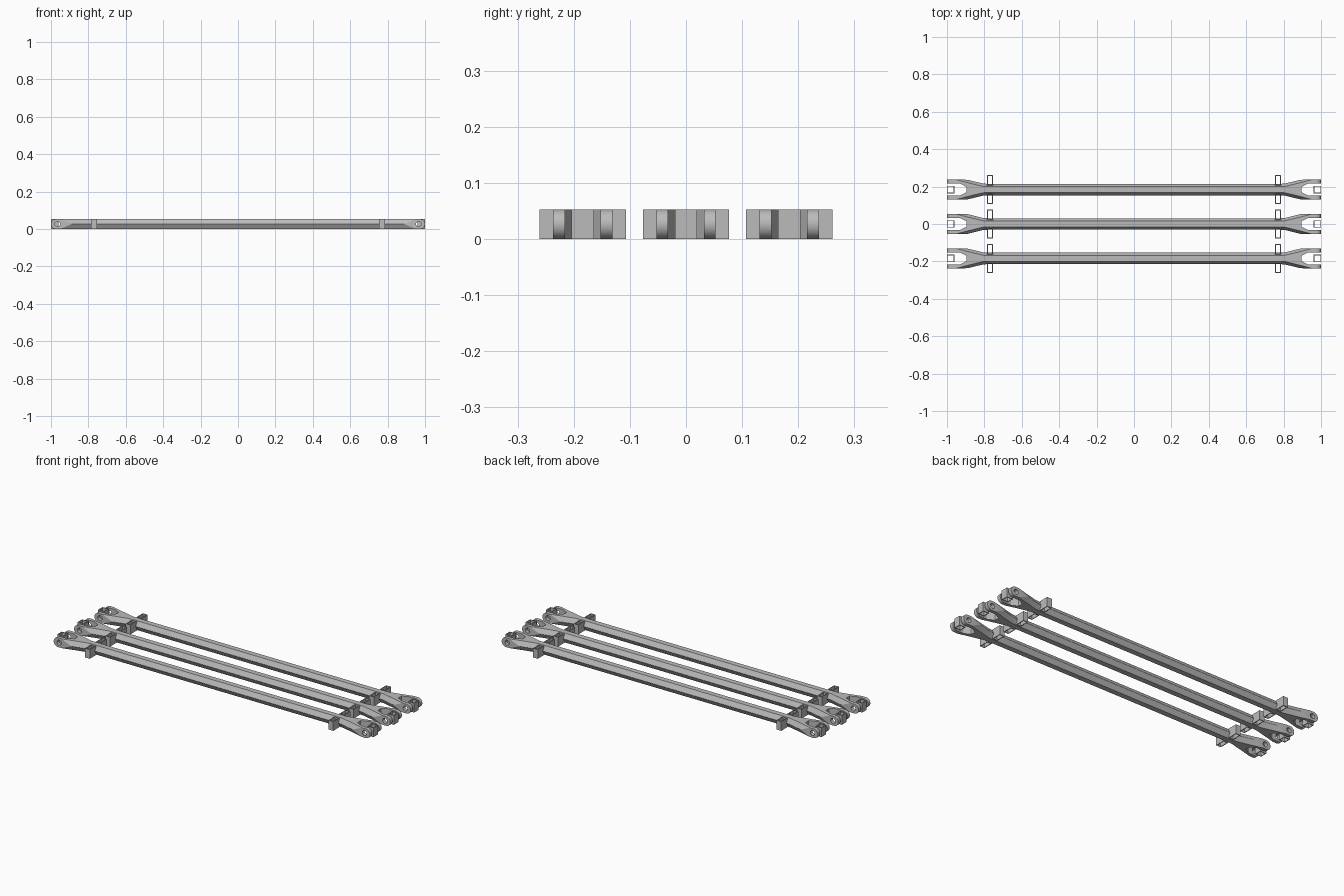
import bpy, bmesh, math

cube = bpy.data.objects.get("Cube")
if cube:
    bpy.data.objects.remove(cube, do_unlink=True)

grey = bpy.data.materials.new("plain grey")
grey.use_nodes = True
colour = (0.5, 0.5, 0.5, 1)
grey.diffuse_color = colour
grey.node_tree.nodes["Principled BSDF"].inputs["Base Color"].default_value = colour

R = 0.0265            # half height of everything
PIN = 0.966           # pin hole position
ROUND = 1 - R         # where the fork ends start rounding
PITCH = 0.184         # spacing between rods


def make_object(name, bm):
    bmesh.ops.recalc_face_normals(bm, faces=bm.faces)
    mesh = bpy.data.meshes.new(name)
    bm.to_mesh(mesh)
    bm.free()
    mesh.materials.append(grey)
    obj = bpy.data.objects.new(name, mesh)
    bpy.context.collection.objects.link(obj)
    return obj


def section(x, flat, side, rise, half):
    """Eight-sided section: flat top, widest at the sides."""
    right = [(flat, half), (side, rise), (side, -rise), (flat, -half)]
    ring = right + [(-y, z) for y, z in reversed(right)]
    return [(x, y, R + z) for y, z in ring]


def loft(name, rings):
    bm = bmesh.new()
    loops = [[bm.verts.new(p) for p in ring] for ring in rings]
    for a, b in zip(loops, loops[1:]):
        for i in range(len(a)):
            j = (i + 1) % len(a)
            bm.faces.new((a[i], a[j], b[j], b[i]))
    bm.faces.new(loops[0])
    bm.faces.new(loops[-1])
    bmesh.ops.remove_doubles(bm, verts=bm.verts, dist=0.00001)
    return make_object(name, bm)


def prism(name, outline, z0, z1):
    return loft(name, [[(x, y, z) for x, y in outline] for z in (z0, z1)])


def square_tube(name, x0, x1, y0, y1, wall=0.004):
    """Thin-walled upright tube, open at top and bottom."""
    def ring(inset, z):
        a, b, c, d = x0 + inset, x1 - inset, y0 + inset, y1 - inset
        return [(a, c, z), (b, c, z), (b, d, z), (a, d, z)]
    bm = bmesh.new()
    loops = [[bm.verts.new(p) for p in ring(i, z)]
             for i, z in ((0, 0), (0, 2 * R), (wall, 2 * R), (wall, 0))]
    for k in range(4):
        a, b = loops[k], loops[(k + 1) % 4]
        for i in range(4):
            j = (i + 1) % 4
            bm.faces.new((a[i], a[j], b[j], b[i]))
    return make_object(name, bm)


def cut(obj, cutter):
    cutter.hide_render = True
    mod = obj.modifiers.new("cut", "BOOLEAN")
    mod.operation = "DIFFERENCE"
    mod.solver = "EXACT"
    mod.object = cutter
    bpy.context.view_layer.objects.active = obj
    bpy.ops.object.modifier_apply(modifier=mod.name)
    bpy.data.objects.remove(cutter, do_unlink=True)


def make_fork(sign):
    # hexagonal neck flaring into a block with a rounded end
    rings = [section(0.785, 0.0153, 0.0306, 0.0001, R),
             section(0.81, 0.0175, 0.033, 0.0001, R),
             section(0.89, 0.037, 0.0525, 0.0003, R),
             section(0.95, 0.053, 0.053, R * 0.98, R)]
    for k in range(9):
        a = math.radians(k * 10.8)
        half = R * math.cos(a)
        rings.append(section(ROUND + R * math.sin(a), 0.053, 0.053, half * 0.98, half))
    rings = [[(sign * x, y, z) for x, y, z in r] for r in rings]
    fork = loft("fork", rings)
    # slot with slanted inner walls
    half = [(0.895, 0.014), (0.93, 0.032), (1.1, 0.032)]
    outline = [(sign * x, y) for x, y in half + [(x, -y) for x, y in reversed(half)]]
    cut(fork, prism("slot_cutter", outline, -0.1, 0.2))
    # pin hole
    circle = [(math.cos(t * math.tau / 24), math.sin(t * math.tau / 24)) for t in range(24)]
    cut(fork, loft("hole_cutter", [[(sign * PIN + 0.014 * c, y, R + 0.014 * s)
                                    for c, s in circle] for y in (-0.2, 0.2)]))
    return fork


for n, row in enumerate(("front", "middle", "back")):
    parts = []
    # hexagonal bar
    hexagon = lambda x: section(x, 0.0153, 0.0306, 0.0001, R)
    bar = loft("bar", [hexagon(-0.785), hexagon(0.785)])
    parts.append(bar)
    for sign, side in ((1, "left"), (-1, "right")):
        fork = make_fork(sign)
        fork.name = side + "_fork"
        parts.append(fork)
        # support tube standing in the fork slot
        x0, x1 = sorted((sign * 0.961, sign))
        parts.append(square_tube(side + "_fork_support", x0, x1, -0.02, 0.02))
        # support tubes on both flanks of the bar
        for y0, y1, face in ((0.02, 0.077, "back"), (-0.077, -0.02, "front")):
            parts.append(square_tube(side + "_" + face + "_side_support",
                                     sign * 0.77 - 0.015, sign * 0.77 + 0.015, y0, y1))
    for part in parts:
        part.name = row + "_rod_" + part.name.split(".")[0]
        part.location.y = (n - 1) * PITCH
        bpy.ops.object.select_all(action="DESELECT")
        part.select_set(True)
        bpy.context.view_layer.objects.active = part
        bpy.ops.object.shade_smooth_by_angle(angle=math.radians(20))
